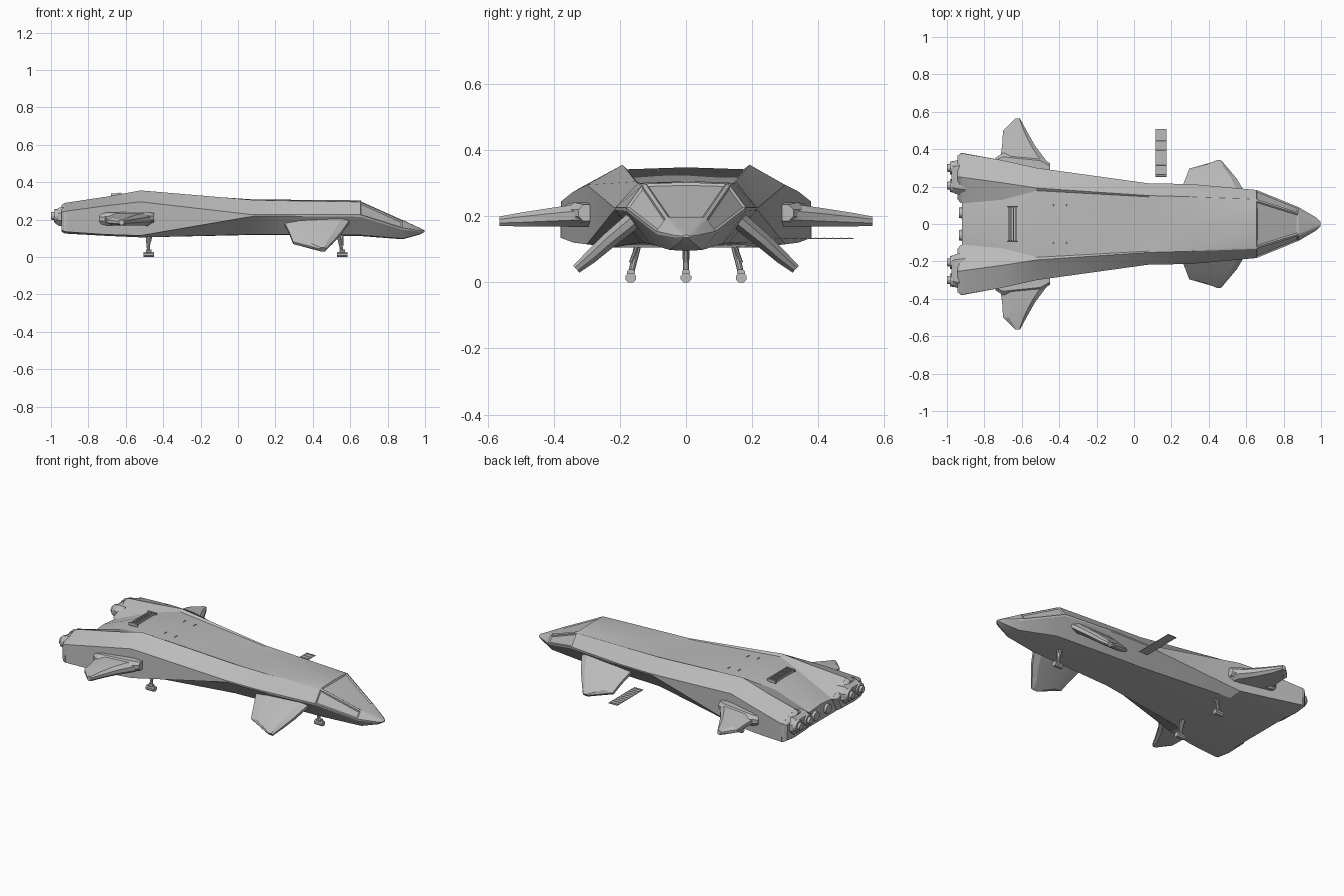
import bpy, bmesh
from math import radians, cos, sin, pi
from mathutils import Vector

cube = bpy.data.objects.get("Cube")
if cube:
    bpy.data.objects.remove(cube, do_unlink=True)

grey = bpy.data.materials.new("hull grey")
grey.use_nodes = True
COLOUR = (0.5, 0.5, 0.5, 1)
grey.diffuse_color = COLOUR
grey.node_tree.nodes["Principled BSDF"].inputs["Base Color"].default_value = COLOUR
parts = []


def finish(name, bm, mirror=False):
    bmesh.ops.recalc_face_normals(bm, faces=bm.faces)
    mesh = bpy.data.meshes.new(name)
    bm.to_mesh(mesh)
    bm.free()
    mesh.materials.append(grey)
    ob = bpy.data.objects.new(name, mesh)
    bpy.context.collection.objects.link(ob)
    if mirror:
        mod = ob.modifiers.new("mirror", "MIRROR")
        mod.use_axis = (False, True, False)
    parts.append(ob)
    return ob


def skin(bm, rings):
    """Skin closed rings of points and cap both ends; return faces by [span][strip]."""
    loops = [[bm.verts.new(p) for p in ring] for ring in rings]
    n = len(loops[0])
    spans = [[bm.faces.new((a[i], a[(i + 1) % n], b[(i + 1) % n], b[i])) for i in range(n)]
             for a, b in zip(loops, loops[1:])]
    bm.faces.new(loops[0])
    bm.faces.new(loops[-1])
    return spans


def loft(name, rings, mirror=False):
    bm = bmesh.new()
    skin(bm, rings)
    return finish(name, bm, mirror)


def box_ring(x, y, z, w, h, c=0.3):
    """Chamfered rectangle across x."""
    k = c * min(w, h)
    a, b = w / 2, h / 2
    pts = [(a, b - k), (a - k, b), (k - a, b), (-a, b - k),
           (-a, k - b), (k - a, -b), (a - k, -b), (a, k - b)]
    return [(x, y + u, z + v) for u, v in pts]


def tube(name, start, end, r0, r1, sides=12, mirror=False):
    a, b = Vector(start), Vector(end)
    q = (b - a).to_track_quat("Z", "Y")
    rings = [[c + q @ Vector((r * cos(2 * pi * i / sides), r * sin(2 * pi * i / sides), 0))
              for i in range(sides)] for c, r in ((a, r0), (b, r1))]
    return loft(name, rings, mirror)


def box(bm, x, y, z, sx, sy, sz):
    skin(bm, [box_ring(x - sx / 2, y, z, sy, sz, 0.15), box_ring(x + sx / 2, y, z, sy, sz, 0.15)])


# Hull stations: x, top z, deck edge, ridge, shoulder, lower side, belly edge, belly z
stations = [
    (-0.92, 0.225, (0.11, 0.215), (0.25, 0.29), (0.378, 0.245), (0.38, 0.135), (0.30, 0.125), 0.125),
    (-0.70, 0.32, (0.13, 0.305), (0.22, 0.323), (0.34, 0.275), (0.34, 0.12), (0.25, 0.113), 0.113),
    (-0.52, 0.348, (0.178, 0.342), (0.192, 0.356), (0.30, 0.295), (0.30, 0.115), (0.22, 0.105), 0.105),
    (0.08, 0.308, (0.145, 0.302), (0.152, 0.305), (0.217, 0.226), (0.217, 0.218), (0.14, 0.12), 0.118),
    (0.30, 0.306, (0.138, 0.301), (0.146, 0.30), (0.214, 0.226), (0.214, 0.218), (0.13, 0.12), 0.118),
    (0.655, 0.303, (0.122, 0.298), (0.133, 0.293), (0.182, 0.226), (0.18, 0.215), (0.11, 0.117), 0.112),
    (0.88, 0.198, (0.054, 0.197), (0.063, 0.192), (0.09, 0.155), (0.088, 0.145), (0.05, 0.098), 0.095),
    (0.975, 0.154, (0.016, 0.153), (0.022, 0.151), (0.034, 0.142), (0.033, 0.136), (0.018, 0.122), 0.121),
    (0.998, 0.143, (0.005, 0.143), (0.007, 0.142), (0.01, 0.14), (0.01, 0.138), (0.006, 0.135), 0.135),
]


def hull_ring(s):
    x, top, *side, belly = s
    return ([(x, 0, top)] + [(x, y, z) for y, z in side] + [(x, 0, belly)]
            + [(x, -y, z) for y, z in reversed(side)])


bm = bmesh.new()
spans = skin(bm, [hull_ring(s) for s in stations])
# Recessed windscreen and side windows
nose = spans[5]
bmesh.ops.recalc_face_normals(bm, faces=bm.faces)
for panes in ([nose[0], nose[-1]], [nose[2]], [nose[-3]]):
    bmesh.ops.inset_region(bm, faces=panes, thickness=0.01, depth=-0.006)
finish("hull", bm)


# Swept fins: leading x, trailing x, y, z, thickness at each span station
def fin(name, sections, tilt):
    n = Vector((0, sin(tilt), cos(tilt)))
    rings = []
    for front, back, y, z, t in sections:
        chord = front - back
        profile = [(0, 0.2), (0.12, 0.5), (0.75, 0.5), (1, 0.2),
                   (1, -0.2), (0.75, -0.5), (0.12, -0.5), (0, -0.2)]
        rings.append([Vector((front - f * chord, y, z)) + n * t * h for f, h in profile])
    loft(name, rings, True)


fin("rear_wing", [(-0.44, -0.73, 0.25, 0.203, 0.075), (-0.455, -0.72, 0.32, 0.203, 0.07),
                  (-0.53, -0.705, 0.42, 0.196, 0.055), (-0.575, -0.70, 0.50, 0.19, 0.042),
                  (-0.61, -0.635, 0.565, 0.185, 0.028)], 0)
fin("front_fin", [(0.60, 0.24, 0.15, 0.195, 0.055), (0.55, 0.275, 0.235, 0.125, 0.048),
                  (0.505, 0.295, 0.29, 0.075, 0.04), (0.47, 0.435, 0.332, 0.04, 0.028)], radians(42))

# Wing root fairing
loft("wing_fairing", [box_ring(-0.74, 0.33, 0.203, 0.05, 0.05), box_ring(-0.70, 0.33, 0.203, 0.10, 0.07),
                      box_ring(-0.50, 0.31, 0.207, 0.10, 0.07), box_ring(-0.45, 0.30, 0.21, 0.05, 0.05)], True)

# Bevelled pod ends behind the hull
pod = [stations[0][i] for i in range(2, 7)] + [(0.15, 0.13)]
rings = []
for x, k in ((-0.915, 1.0), (-0.93, 0.97), (-0.945, 0.84)):
    rings.append([(x, 0.27 + (y - 0.27) * k, 0.20 + (z - 0.20) * k) for y, z in pod])
loft("pod_end", rings, True)

# Engines
loft("engine_block", [box_ring(-0.90, 0.25, 0.215, 0.19, 0.10), box_ring(-0.955, 0.25, 0.215, 0.18, 0.10),
                      box_ring(-0.975, 0.25, 0.215, 0.15, 0.075)], True)
for y in (0.205, 0.3):
    tube("engine_nozzle", (-0.94, y, 0.22), (-0.985, y, 0.22), 0.04, 0.034, 16, True)
    tube("engine_core", (-0.97, y, 0.22), (-1.0, y, 0.22), 0.024, 0.02, 16, True)
tube("inner_thruster", (-0.88, 0.06, 0.175), (-0.935, 0.06, 0.175), 0.035, 0.028, 16, True)

# Dorsal louvres with side rails
bm = bmesh.new()
for i in range(4):
    box(bm, -0.67 + i * 0.013, 0, 0.330 + i * 0.0025, 0.007, 0.18, 0.014)
for y in (-0.093, 0.093):
    box(bm, -0.65, y, 0.331, 0.06, 0.006, 0.018)
finish("louvres", bm)

# Roof rivets
bm = bmesh.new()
for x in (-0.43, -0.36):
    for y in (-0.1, -0.085, 0.085, 0.1):
        z = 0.348 - (x + 0.52) * 0.0667
        box(bm, x, y, z - 0.003, 0.006, 0.006, 0.006)
finish("roof_rivets", bm)

# Landing gear
def leg(name, top, foot, mirror):
    x, y, _ = foot
    ankle = (x, y, 0.025)
    tube(name + "_strut", top, ankle, 0.011, 0.009, 10, mirror)
    tube(name + "_brace", (top[0] + 0.025, top[1], top[2]), (x, y, 0.06), 0.006, 0.006, 8, mirror)
    loft(name + "_foot", [box_ring(x - 0.028, y, 0.014, 0.032, 0.028), box_ring(x + 0.028, y, 0.014, 0.032, 0.028)],
         mirror)
    loft(name + "_ankle", [box_ring(x - 0.014, y, 0.03, 0.024, 0.018), box_ring(x + 0.014, y, 0.03, 0.024, 0.018)],
         mirror)


leg("rear_leg", (-0.485, 0.143, 0.125), (-0.477, 0.167, 0), True)
leg("nose_leg", (0.535, 0, 0.13), (0.557, 0, 0), False)

# Detached boarding ramp with treads
bm = bmesh.new()
box(bm, 0.145, 0.38, 0.132, 0.06, 0.255, 0.003)
for i in range(10):
    box(bm, 0.145, 0.265 + i * 0.0255, 0.134, 0.056, 0.004, 0.003)
finish("boarding_ramp", bm)

# Shading with crisp creases
bpy.ops.object.select_all(action="DESELECT")
for ob in parts:
    ob.select_set(True)
bpy.context.view_layer.objects.active = parts[0]
bpy.ops.object.shade_smooth_by_angle(angle=radians(20))
